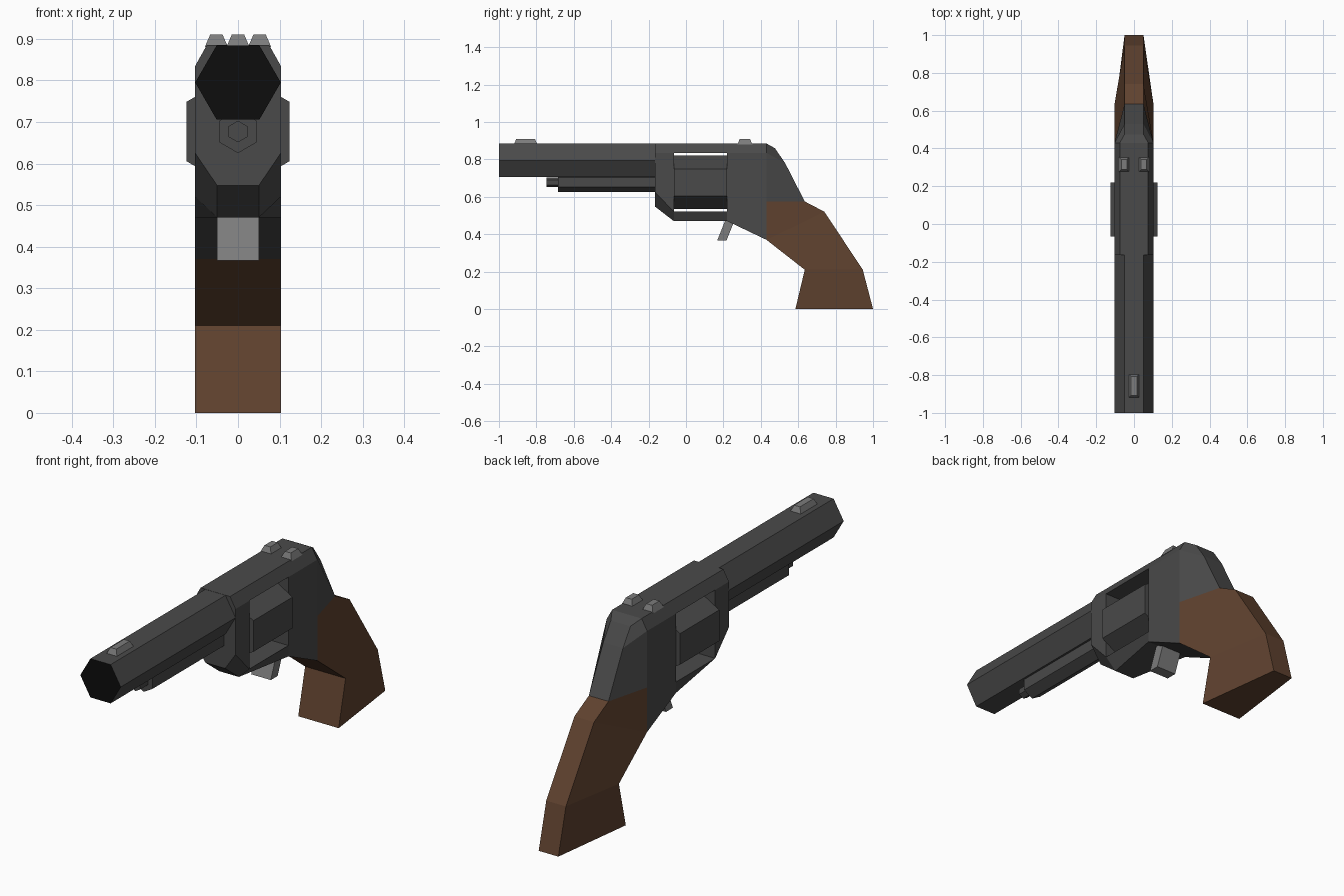
import bpy, bmesh, math

if "Cube" in bpy.data.objects:
    bpy.data.objects.remove(bpy.data.objects["Cube"])


def material(name, rgb):
    m = bpy.data.materials.new(name)
    m.diffuse_color = (*rgb, 1)
    m.use_nodes = True
    m.node_tree.nodes["Principled BSDF"].inputs["Base Color"].default_value = m.diffuse_color
    return m


GUNMETAL = material("dark_gunmetal", (0.068, 0.068, 0.068))
STEEL = material("light_steel", (0.2, 0.2, 0.2))
WOOD = material("brown_wood", (0.115, 0.054, 0.028))
BLACK = material("bore_black", (0.004, 0.004, 0.004))


def loft(name, rings, mat, skip=(), extra=()):
    """Skin equal-sized rings, cap both ends; skip/extra are (ring, point) faces."""
    bm = bmesh.new()
    v = [[bm.verts.new(p) for p in ring] for ring in rings]
    n = len(v[0])
    for r in range(len(v) - 1):
        for i in range(n):
            if (r, i) not in skip:
                j = (i + 1) % n
                bm.faces.new((v[r][i], v[r][j], v[r + 1][j], v[r + 1][i]))
    bm.faces.new(v[0])
    bm.faces.new(v[-1])
    for quad in extra:
        bm.faces.new([v[r][i] for r, i in quad])
    bmesh.ops.recalc_face_normals(bm, faces=bm.faces)
    me = bpy.data.meshes.new(name)
    bm.to_mesh(me)
    bm.free()
    me.materials.append(mat)
    ob = bpy.data.objects.new(name, me)
    bpy.context.collection.objects.link(ob)
    return ob


def hex_rod(name, y0, y1, z, radius, mat, turn=0):
    angles = [math.radians(60 * k + turn) for k in range(6)]
    rings = [[(radius * math.cos(a), y, z + radius * math.sin(a)) for a in angles]
             for y in (y0, y1)]
    return loft(name, rings, mat)


def rows(name, data, mat):
    """Stack rows: (front y, z, half width, back y, z, half width)."""
    rings = [[(-fw, fy, fz), (fw, fy, fz), (bw, by, bz), (-bw, by, bz)]
             for fy, fz, fw, by, bz, bw in data]
    return loft(name, rings, mat)


def sight(name, x, y0, y1):
    rings = [[(x + sx * w, y, z) for sx, y in
              ((-1, y0 + d), (1, y0 + d), (1, y1 - d), (-1, y1 - d))]
             for z, w, d in ((0.88, 0.028, 0), (0.91, 0.015, 0.013))]
    return loft(name, rings, STEEL)


# Barrel with a black muzzle face
barrel = hex_rod("barrel", -1, -0.16, 0.795, 0.103, GUNMETAL)
barrel.data.materials.append(BLACK)
for f in barrel.data.polygons:
    if f.normal.y < -0.9:
        f.material_index = 1

# Ejector rod below the barrel
hex_rod("ejector_housing", -0.685, -0.16, 0.677, 0.052, GUNMETAL, 30)
hex_rod("ejector_tip", -0.745, -0.68, 0.677, 0.026, GUNMETAL, 30)

# Frame: chamfered sections along y, open window through the middle
W = 0.103
sections = [(-0.165, 0.547, 0.05, 0.625), (-0.065, 0.47, 0.05, 0.52),
            (0.22, 0.47, W, 0.52), (0.43, 0.37, W, 0.45)]
frame_rings = []
for y, zb, wb, zl in sections:
    right = [(wb, y, zb), (W, y, zl), (W, y, 0.835), (0.075, y, 0.885)]
    frame_rings.append(right + [(-x, yy, z) for x, yy, z in reversed(right)])
tunnel = [[(1, 1), (2, 1), (2, 6), (1, 6)], [(1, 2), (2, 2), (2, 5), (1, 5)],
          [(1, 1), (1, 2), (1, 5), (1, 6)], [(2, 1), (2, 2), (2, 5), (2, 6)]]
loft("frame", frame_rings, GUNMETAL, skip=((1, 1), (1, 5)), extra=tunnel)

# Tapered rear of the frame
rows("frame_rear", [(0.43, 0.885, 0.075, 0.475, 0.86, 0.05),
                    (0.43, 0.835, W, 0.53, 0.78, 0.05),
                    (0.43, 0.575, W, 0.635, 0.575, 0.05)], GUNMETAL)

# Six-sided drum in the window
hex_rod("drum", -0.065, 0.22, 0.677, 0.143, GUNMETAL, 30)

# Wooden grip
rows("grip", [(0.43, 0.575, W, 0.635, 0.575, 0.05),
              (0.43, 0.37, W, 0.74, 0.52, 0.05),
              (0.635, 0.21, W, 0.945, 0.21, 0.05),
              (0.585, 0, W, 1.0, 0, 0.05)], WOOD)

# Trigger
rows("trigger", [(0.212, 0.48, 0.05, 0.262, 0.48, 0.05),
                 (0.167, 0.367, 0.05, 0.217, 0.367, 0.05)], STEEL)

# Sights
sight("front_sight", 0, -0.92, -0.795)
for side, x in (("left", -0.052), ("right", 0.052)):
    sight("rear_sight_" + side, x, 0.275, 0.355)
